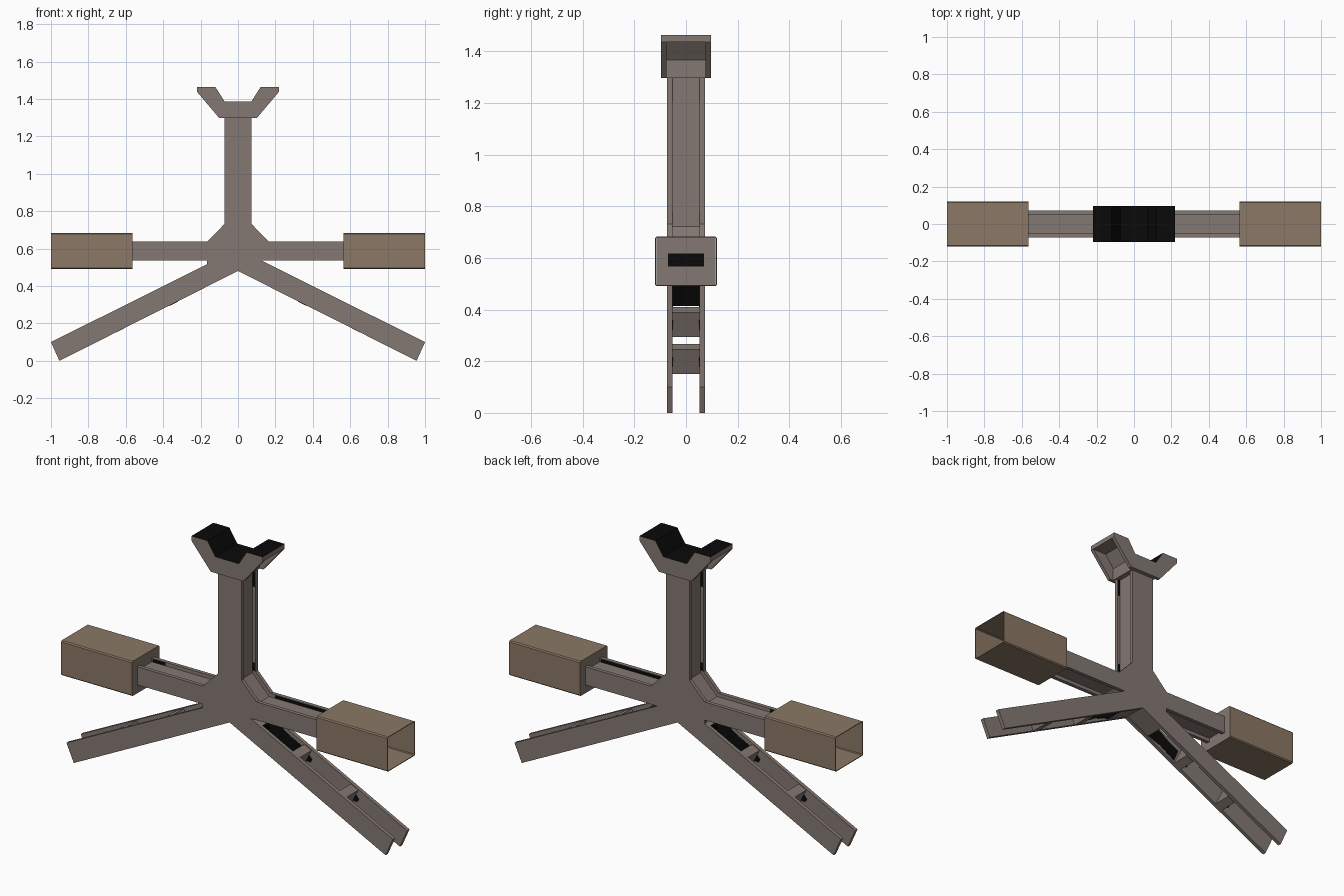
import bpy, bmesh
from mathutils import Vector

if "Cube" in bpy.data.objects:
    bpy.data.objects.remove(bpy.data.objects["Cube"])


def material(name, rgb):
    m = bpy.data.materials.new(name)
    m.diffuse_color = (*rgb, 1)
    m.use_nodes = True
    m.node_tree.nodes["Principled BSDF"].inputs["Base Color"].default_value = m.diffuse_color
    return m


STEEL = material("warm_grey_steel", (0.232, 0.190, 0.170))
TAN = material("tan_sleeve", (0.260, 0.190, 0.132))
BLACK = material("black_grime", (0.003, 0.003, 0.003))


def finish(name, bm, mat):
    bmesh.ops.recalc_face_normals(bm, faces=bm.faces)
    me = bpy.data.meshes.new(name)
    bm.to_mesh(me)
    bm.free()
    me.materials.append(mat)
    ob = bpy.data.objects.new(name, me)
    bpy.context.collection.objects.link(ob)
    return ob


def prism(name, outline, y0, y1, mat=STEEL):
    """Extrude an x-z outline from y0 to y1."""
    bm = bmesh.new()
    face = bm.faces.new([bm.verts.new((x, y0, z)) for x, z in outline])
    ext = bmesh.ops.extrude_face_region(bm, geom=[face])["geom"]
    verts = [v for v in ext if isinstance(v, bmesh.types.BMVert)]
    bmesh.ops.translate(bm, verts=verts, vec=(0, y1 - y0, 0))
    return finish(name, bm, mat)


def mirrored(half):
    """Close a right-hand half outline with its mirror image."""
    return half + [(-x, z) for x, z in reversed(half) if x > 1e-6]


def blacken(ob, rule):
    """Colour the faces that satisfy the rule black."""
    ob.data.materials.append(BLACK)
    for p in ob.data.polygons:
        if rule(p):
            p.material_index = 1


def rect(x0, x1, z0, z1):
    return [(x0, z0), (x1, z0), (x1, z1), (x0, z1)]


def stain(name, outline):
    """Thin black plates on the inner faces of both frame plates."""
    prism("front_" + name, outline, -.0525, -.0505, BLACK)
    prism("back_" + name, outline, .0505, .0525, BLACK)


# Frame: front and back plates, with a recessed core between them
plate = mirrored([(0, .48), (.955, 0), (1, .1), (.125, .537), (.57, .537), (.57, .637),
                  (.165, .637), (.072, .732), (.072, 1.297)])
i = plate.index((-.125, .537))
plate[i:i + 1] = [(-.165, .537), (-.165, .517)]      # small gusset on the left
core = mirrored([(0, .483), (.14, .413), (.185, .503), (.125, .533), (.16, .557),
                 (.57, .557), (.57, .617), (.155, .617), (.052, .722), (.052, 1.297)])
prism("front_frame_plate", plate, -.073, -.052)
prism("back_frame_plate", plate, .052, .073)
frame_core = prism("frame_core", core, -.052, .052)
blacken(frame_core, lambda p: .14 < abs(p.center.x) < .18 and p.center.z < .5)

# Cradle on top of the post: two cheeks and a hollowed middle, black on top
cheek = mirrored([(.10, 1.297), (.218, 1.437), (.218, 1.463), (.12, 1.463), (.072, 1.387)])
seat = mirrored([(.08, 1.297), (.08, 1.367), (.132, 1.437), (.218, 1.437), (.218, 1.463),
                 (.12, 1.463), (.072, 1.387)])
for name, outline, y0, y1 in (("front_cradle_cheek", cheek, -.096, -.076),
                              ("back_cradle_cheek", cheek, .076, .096),
                              ("cradle_seat", seat, -.076, .076)):
    blacken(prism(name, outline, y0, y1), lambda p: p.normal.z > .3)

along = Vector((.955, -.48)).normalized()
across = Vector((-along.y, along.x)) * .053
for side, s in (("right", 1), ("left", -1)):
    # Cross blocks between the leg plates, with dark corners
    for n, x in enumerate((.39, .677)):
        end = Vector((x, .535 - x * .498))
        start = end - along * .05
        pts = [start - across, end - across, end + across, start + across]
        prism(f"{side}_leg_cross_block_{n + 1}", [(s * p.x, p.y) for p in pts], -.052, .052)
        tip = end + along * .025
        spot = [end - across * .4, tip - across * .2, tip + across * .2, end + across * .4]
        stain(f"{side}_leg_spot_{n + 1}", [(s * p.x, p.y) for p in spot])

    # Dark panels in the first bay of the leg, and in the post channel
    bay = [(.142, .415), (.22, .39), (.32, .33), (.35, .40), (.28, .435), (.185, .5)]
    stain(f"{side}_leg_bay_grime", [(s * x, z) for x, z in bay])
    for n, (z0, z1) in enumerate(((.735, .78), (1.2, 1.295))):
        stain(f"{side}_post_grime_{n + 1}", rect(s * .053, s * .068, z0, z1))
    # Arm channel grime: long on the right, short on the left
    stain(f"{side}_arm_grime", rect(s * (.19 if s > 0 else .48), s * .56, .618, .634))

    # End plate and open sleeve on each arm
    prism(f"{side}_arm_end_plate", rect(s * .565, s * .575, .494, .680), -.115, .115)
    prism(f"{side}_end_plate_grime", rect(s * .574, s * .577, .567, .617), -.07, .07, BLACK)
    bm = bmesh.new()
    bmesh.ops.create_cube(bm, size=1)
    for v in bm.verts:
        v.co = (s * (.7825 + v.co.x * .435), v.co.y * .24, .587 + v.co.z * .192)
    bm.normal_update()
    bmesh.ops.delete(bm, geom=[f for f in bm.faces if abs(f.normal.x) > .9],
                     context="FACES_ONLY")
    long_edges = [e for e in bm.edges if abs(e.verts[0].co.x - e.verts[1].co.x) > .1]
    bmesh.ops.bevel(bm, geom=long_edges, offset=.006, segments=1, affect="EDGES")
    sleeve = finish(f"{side}_sleeve", bm, TAN)
    # make sure normals point away from the sleeve axis
    f = sleeve.data.polygons[0]
    if f.normal.dot(f.center - Vector((f.center.x, 0, .587))) < 0:
        sleeve.data.flip_normals()
    wall = sleeve.modifiers.new("wall", "SOLIDIFY")
    wall.thickness = .004
    wall.offset = -1
